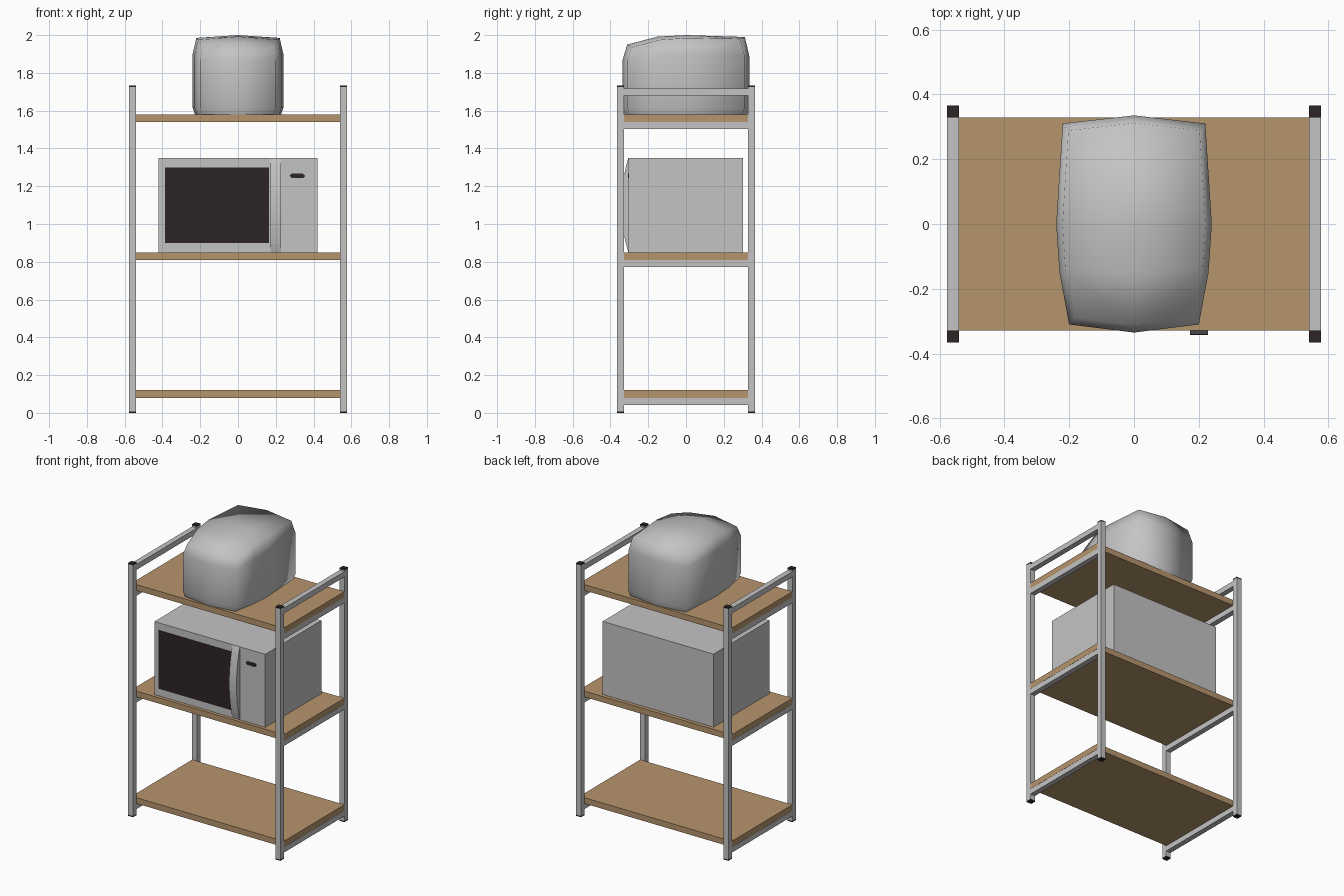
import bpy, bmesh, math

if "Cube" in bpy.data.objects:
    bpy.data.objects.remove(bpy.data.objects["Cube"])


def material(name, rgb):
    m = bpy.data.materials.new(name)
    m.diffuse_color = (*rgb, 1)
    m.use_nodes = True
    m.node_tree.nodes["Principled BSDF"].inputs["Base Color"].default_value = m.diffuse_color
    return m


GREY = material("light grey metal", (0.55, 0.55, 0.55))
WOOD = material("light brown wood", (0.47, 0.30, 0.155))
DARK = material("near black", (0.027, 0.018, 0.018))


def make(name, verts, faces, mat):
    me = bpy.data.meshes.new(name)
    me.from_pydata(verts, [], faces)
    bm = bmesh.new()
    bm.from_mesh(me)
    bmesh.ops.recalc_face_normals(bm, faces=bm.faces)
    bm.to_mesh(me)
    bm.free()
    me.materials.append(mat)
    ob = bpy.data.objects.new(name, me)
    bpy.context.collection.objects.link(ob)
    return ob


def box(name, x, y, z, mat):
    verts = [(a, b, c) for a in x for b in y for c in z]
    faces = [(0, 1, 3, 2), (4, 6, 7, 5), (0, 4, 5, 1), (2, 3, 7, 6), (0, 2, 6, 4), (1, 5, 7, 3)]
    return make(name, verts, faces, mat)


# Rack: four posts with dark feet and caps, side rails, shelves
XI, XO, YI, YO, TOP = 0.54, 0.577, 0.328, 0.365, 1.733
for sx in (-1, 1):
    xs = sorted((sx * XI, sx * XO))
    for sy in (-1, 1):
        ys = sorted((sy * YI, sy * YO))
        box("post", xs, ys, (0.008, TOP - 0.008), GREY)
        box("post_foot", xs, ys, (0, 0.008), DARK)
        box("post_cap", xs, ys, (TOP - 0.008, TOP), DARK)
    for z in (0.042, 0.772, 1.503, 1.68):
        box("side_rail", xs, (-YI, YI), (z, z + 0.037), GREY)
for z in (0.08, 0.81, 1.54):
    box("shelf", (-XO, XO), (-YI, YI), (z, z + 0.04), WOOD)

# Microwave body, window and display
FY = -0.305
box("microwave_body", (-0.42, 0.42), (FY, 0.302), (0.85, 1.35), GREY)
box("microwave_window", (-0.387, 0.165), (FY - 0.003, FY), (0.90, 1.30), DARK)
pts = [(-0.042, 0), (-0.03, -0.012), (0.03, -0.012), (0.042, 0), (0.03, 0.012), (-0.03, 0.012)]
verts = [(0.314 + x, y, 1.255 + z) for y in (FY - 0.003, FY) for x, z in pts]
make("microwave_display", verts,
     [tuple(range(6)), tuple(range(6, 12))] + [(i, (i + 1) % 6, 6 + (i + 1) % 6, 6 + i) for i in range(6)], DARK)

# Bowed door handle: shallow arc profile extruded in x
N = 13
arc = [(FY - 0.037 * math.sin(math.pi * i / (N - 1)) ** 0.8 if 0 < i < N - 1 else FY,
        0.85 + 0.5 * i / (N - 1)) for i in range(N)]
verts = [(x, y, z) for x in (0.172, 0.228) for y, z in arc]
faces = [tuple(range(N)), tuple(range(N, 2 * N))]
faces += [(i, (i + 1) % N, N + (i + 1) % N, N + i) for i in range(N)]
make("microwave_handle", verts, faces, GREY)

# Rounded toaster: stacked rings of ten points, closed by a crowned top
plan = [(0, -0.335), (0.2, -0.31), (0.23, -0.15), (0.24, 0), (0.22, 0.31),
        (0, 0.335), (-0.22, 0.31), (-0.24, 0), (-0.23, -0.15), (-0.2, -0.31)]
shoulder = [1.87, 1.87, 1.895, 1.90, 1.89]
rim = [1.95, 1.935, 1.975, 1.985, 1.98]


def heights(h, back):
    return h + [back] + h[:0:-1]


levels = [(0.95, 0.97, [1.58] * 10), (1, 1, [1.615] * 10),
          (1, 1, heights(shoulder, 1.89)), (0.92, 0.93, heights(rim, 1.99))]
verts = [(x * fx, y * fy, z) for fx, fy, hs in levels for (x, y), z in zip(plan, hs)]
faces = [tuple(range(10))]
for k in range(3):
    for i in range(10):
        j = (i + 1) % 10
        faces.append((10 * k + i, 10 * k + j, 10 * k + 10 + j, 10 * k + 10 + i))
verts += [(0, -0.15, 1.992), (0, 0, 2.0)]
for a, b, c, d in ((31, 32, 33, 34), (39, 38, 37, 36)):
    faces += [(30, a, b, 40), (40, b, c, 41), (41, c, d, 35)]
toaster = make("toaster", verts, faces, GREY)
for p in toaster.data.polygons:
    p.use_smooth = p.index > 0
